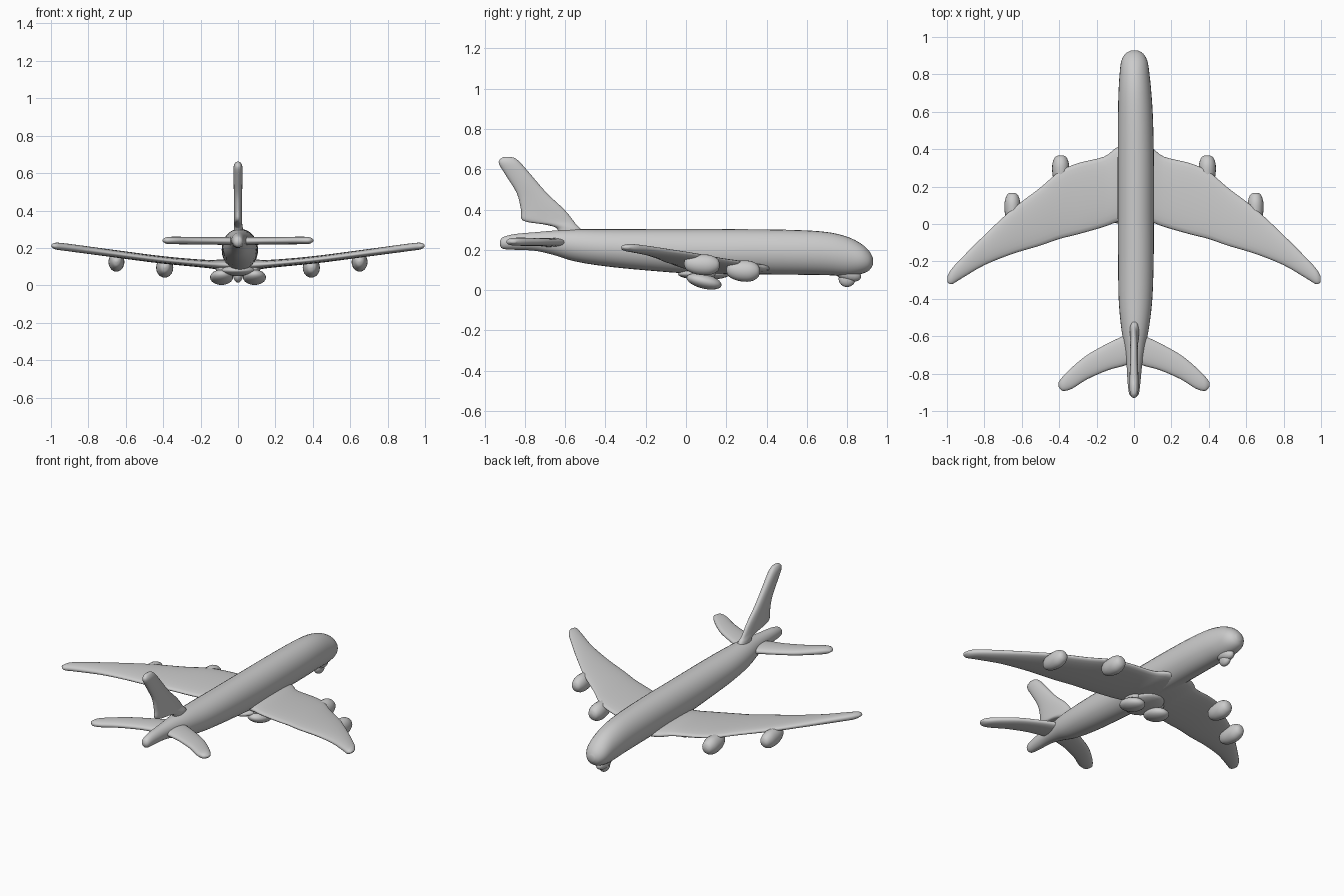
import bpy, bmesh, math
from mathutils import Vector

TAU = math.tau


def smooth_stations(st, n=4):
    """Catmull-Rom interpolation between loft stations."""
    out = []
    for i in range(len(st) - 1):
        a, b, c, d = st[max(i - 1, 0)], st[i], st[i + 1], st[min(i + 2, len(st) - 1)]
        for k in range(n):
            t = k / n
            out.append([0.5 * (2 * q + (r - p) * t + (2 * p - 5 * q + 4 * r - s) * t * t
                               + (3 * q - p - 3 * r + s) * t ** 3)
                        for p, q, r, s in zip(a, b, c, d)])
    out.append(list(st[-1]))
    return out


def finish(name, bm, mirror=False):
    bmesh.ops.recalc_face_normals(bm, faces=bm.faces)
    me = bpy.data.meshes.new(name)
    bm.to_mesh(me)
    bm.free()
    me.shade_smooth()
    ob = bpy.data.objects.new(name, me)
    bpy.context.collection.objects.link(ob)
    if mirror:
        ob.modifiers.new("mirror", "MIRROR").use_clip = True
    return ob


def loft(name, rings, mirror=False, cap_start=True):
    bm = bmesh.new()
    vs = [[bm.verts.new(p) for p in r] for r in rings]
    n = len(vs[0])
    for a, b in zip(vs, vs[1:]):
        for i in range(n):
            bm.faces.new((a[i], a[(i + 1) % n], b[(i + 1) % n], b[i]))
    if cap_start:
        bm.faces.new(vs[0])
    bm.faces.new(vs[-1])
    return finish(name, bm, mirror)


def body(name, stations, mirror=False, seg=28):
    """Stations along y: y, x centre, bottom z, top z, half width."""
    rings = [[(x + w * math.cos(TAU * i / seg), y,
               (lo + hi) / 2 + (hi - lo) / 2 * math.sin(TAU * i / seg))
              for i in range(seg)] for y, x, lo, hi, w in smooth_stations(stations)]
    return loft(name, rings, mirror)


def blade(name, stations, vertical=False, seg=24):
    """Stations along the span: span, front y, rear y, offset, half thickness."""
    rings = []
    for s, f, r, o, t in smooth_stations(stations):
        ring = []
        for i in range(seg):
            c, sn = math.cos(TAU * i / seg), math.sin(TAU * i / seg)
            y = (f + r) / 2 + (f - r) / 2 * c
            h = o + t * math.copysign(abs(sn) ** 0.8, sn)
            ring.append((h, y, s) if vertical else (s, y, h))
        rings.append(ring)
    return loft(name, rings, not vertical, vertical)


# Fuselage, tail cone to nose
body("fuselage", [
    (-0.925, 0, 0.225, 0.240, 0.008), (-0.91, 0, 0.205, 0.262, 0.025),
    (-0.85, 0, 0.20, 0.278, 0.034), (-0.75, 0.002, 0.195, 0.287, 0.042),
    (-0.66, 0.004, 0.175, 0.295, 0.055), (-0.55, 0.006, 0.142, 0.302, 0.075),
    (-0.40, 0.008, 0.118, 0.302, 0.09), (-0.20, 0.01, 0.098, 0.302, 0.095),
    (0.05, 0.01, 0.08, 0.302, 0.097), (0.30, 0.01, 0.078, 0.302, 0.097),
    (0.55, 0.008, 0.076, 0.298, 0.094), (0.70, 0.005, 0.074, 0.288, 0.088),
    (0.80, 0.003, 0.07, 0.265, 0.08), (0.87, 0.002, 0.08, 0.23, 0.07),
    (0.91, 0.002, 0.098, 0.193, 0.048), (0.928, 0.002, 0.125, 0.16, 0.018)])

# Swept main wings
blade("wings", [
    (0, 0.43, 0.02, 0.108, 0.03), (0.09, 0.41, 0.01, 0.11, 0.028),
    (0.16, 0.36, -0.015, 0.114, 0.022), (0.30, 0.325, -0.055, 0.126, 0.02),
    (0.40, 0.28, -0.08, 0.136, 0.02), (0.50, 0.195, -0.115, 0.148, 0.02),
    (0.65, 0.08, -0.16, 0.168, 0.02), (0.80, -0.06, -0.22, 0.188, 0.02),
    (0.92, -0.18, -0.29, 0.204, 0.02), (0.975, -0.24, -0.322, 0.21, 0.018),
    (0.998, -0.28, -0.31, 0.212, 0.006)])

# Swept tailplane
blade("tailplane", [
    (0, -0.57, -0.74, 0.236, 0.024), (0.06, -0.60, -0.76, 0.237, 0.022),
    (0.14, -0.638, -0.782, 0.238, 0.02), (0.25, -0.70, -0.83, 0.239, 0.02),
    (0.33, -0.765, -0.88, 0.24, 0.02), (0.38, -0.815, -0.892, 0.24, 0.018),
    (0.403, -0.845, -0.87, 0.24, 0.006)])

# Tail fin: front root, then blade overhanging a gap above the tail cone
blade("tail_fin", [
    (0.26, -0.50, -0.64, 0.002, 0.028), (0.305, -0.525, -0.64, 0.002, 0.024),
    (0.325, -0.545, -0.70, 0.001, 0.022), (0.345, -0.56, -0.81, 0, 0.022),
    (0.40, -0.605, -0.82, 0, 0.022), (0.48, -0.69, -0.84, 0, 0.022),
    (0.57, -0.768, -0.895, 0, 0.024), (0.63, -0.82, -0.93, 0, 0.024),
    (0.655, -0.85, -0.917, 0, 0.015), (0.661, -0.875, -0.90, 0, 0.006)], vertical=True)


# Engine nacelles, slung under and ahead of the wings
def nacelle(name, x, y0, y1, z0, z1, w):
    L, m = y1 - y0, (z0 + z1) / 2
    body(name, [(y0, x, m, m + 0.01, 0.006), (y0 + 0.08 * L, x, z0 + 0.025, z1 - 0.01, w * 0.6),
                (y0 + 0.35 * L, x, z0 + 0.004, z1, w * 0.95), (y0 + 0.7 * L, x, z0, z1, w),
                (y0 + 0.93 * L, x, z0 + 0.018, z1 - 0.018, w * 0.7),
                (y1, x, m - 0.01, m + 0.01, 0.012)], True, 20)


nacelle("inner_engines", 0.392, 0.20, 0.367, 0.042, 0.145, 0.045)
nacelle("outer_engines", 0.65, -0.01, 0.167, 0.074, 0.175, 0.042)


# Landing gear
def ellipsoid(name, centre, radii, tilt=0.0, mirror=False):
    bm = bmesh.new()
    bmesh.ops.create_uvsphere(bm, u_segments=20, v_segments=12, radius=1)
    for v in bm.verts:
        x, y, z = (c * r for c, r in zip(v.co, radii))
        v.co = Vector((x, y, z + tilt * y)) + Vector(centre)
    return finish(name, bm, mirror)


ellipsoid("main_wheels", (0.088, 0.09, 0.043), (0.062, 0.087, 0.037), -0.2, True)
ellipsoid("main_gear_struts", (0.085, 0.09, 0.09), (0.035, 0.06, 0.04), 0, True)
ellipsoid("belly_fairing", (0, 0.09, 0.08), (0.1, 0.13, 0.03))
ellipsoid("nose_wheel", (0, 0.80, 0.055), (0.026, 0.042, 0.04))
ellipsoid("nose_gear_door", (0, 0.80, 0.085), (0.036, 0.07, 0.04), -0.25)
